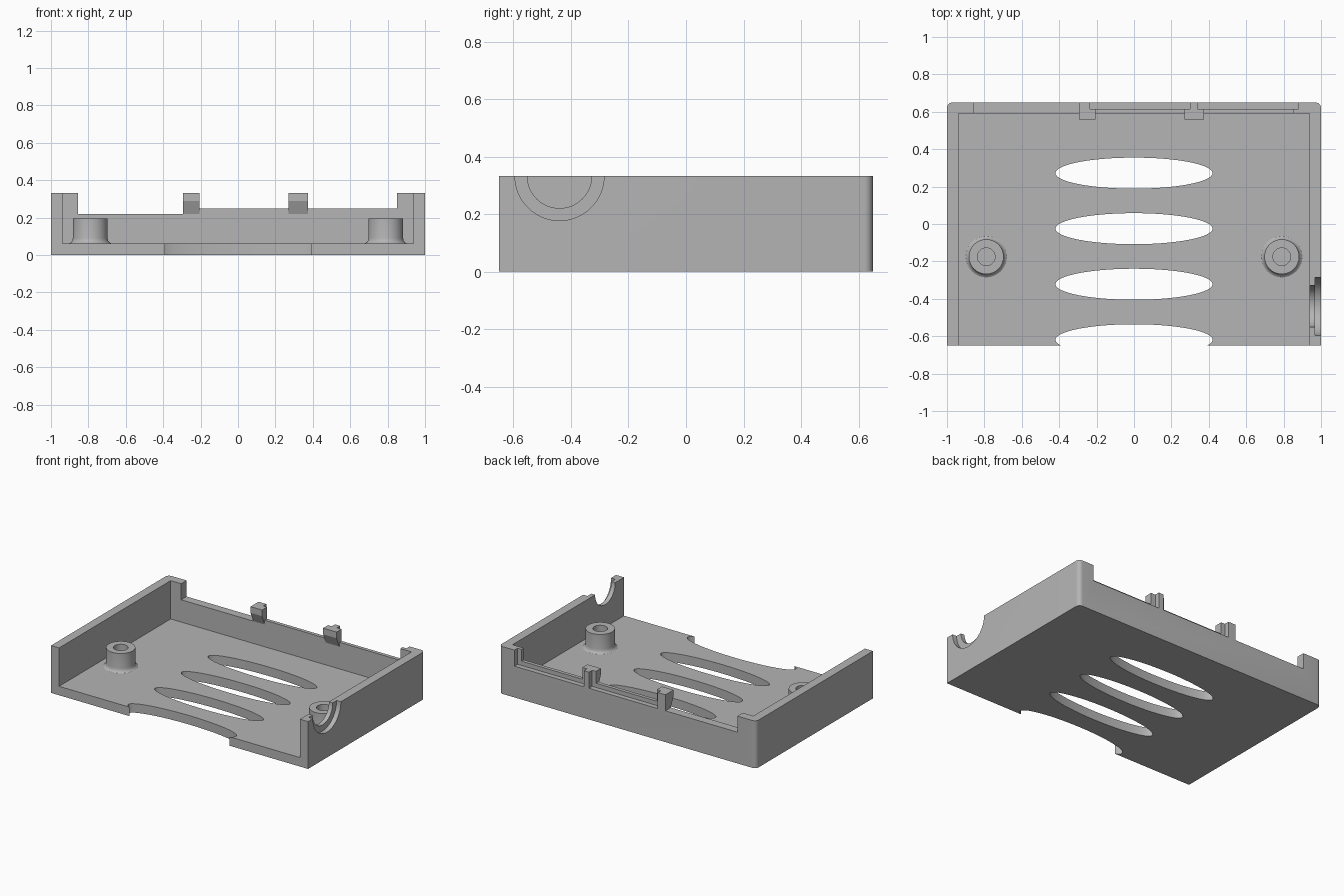
import bpy, bmesh, math
from mathutils import Matrix

cube = bpy.data.objects.get("Cube")
if cube:
    bpy.data.objects.remove(cube, do_unlink=True)

grey = bpy.data.materials.new("plain grey")
grey.use_nodes = True
COLOUR = (0.46, 0.46, 0.46, 1)
grey.diffuse_color = COLOUR
grey.node_tree.nodes["Principled BSDF"].inputs["Base Color"].default_value = COLOUR

W, D, H = 1.0, 0.65, 0.333      # half width, half depth, height
FLOOR, IN_X, IN_Y = 0.063, 0.937, 0.59
LEDGE, RIDGE, STEP_Y = 0.22, 0.25, 0.615


def finish(bm, name):
    bmesh.ops.recalc_face_normals(bm, faces=bm.faces)
    mesh = bpy.data.meshes.new(name)
    bm.to_mesh(mesh)
    bm.free()
    obj = bpy.data.objects.new(name, mesh)
    bpy.context.collection.objects.link(obj)
    mesh.materials.append(grey)
    return obj


def prism(name, outline, lo, hi, axis="z"):
    """Extrude an (x, y) outline along z, or a (y, z) outline along x."""
    def place(p, h):
        return (p[0], p[1], h) if axis == "z" else (h, p[0], p[1])
    bm = bmesh.new()
    face = bm.faces.new([bm.verts.new(place(p, lo)) for p in outline])
    new = bmesh.ops.extrude_face_region(bm, geom=[face])["geom"]
    bmesh.ops.translate(bm, vec=place((0, 0), hi - lo),
                        verts=[v for v in new if isinstance(v, bmesh.types.BMVert)])
    return finish(bm, name)


def box(name, x0, x1, y0, y1, z0, z1):
    return prism(name, [(x0, y0), (x1, y0), (x1, y1), (x0, y1)], z0, z1)


def arc(cx, cy, rx, ry, start=0, end=360, steps=64):
    return [(cx + rx * math.cos(math.radians(start + (end - start) * i / steps)),
             cy + ry * math.sin(math.radians(start + (end - start) * i / steps)))
            for i in range(steps + (end - start < 360))]


def activate(obj):
    bpy.ops.object.select_all(action="DESELECT")
    obj.select_set(True)
    bpy.context.view_layer.objects.active = obj


def smooth(obj):
    activate(obj)
    bpy.ops.object.shade_smooth_by_angle(angle=math.radians(30))


def cut(obj, cutter):
    activate(obj)
    mod = obj.modifiers.new("cut", "BOOLEAN")
    mod.operation, mod.solver, mod.object = "DIFFERENCE", "EXACT", cutter
    bpy.ops.object.modifier_apply(modifier=mod.name)
    bpy.data.objects.remove(cutter, do_unlink=True)


# Tray with rounded rear corners, open at the front
R = 0.03
tray = prism("tray",
             [(-W, -D), (W, -D)] + arc(W - R, D - R, R, R, 0, 90, 8)
             + arc(R - W, D - R, R, R, 90, 180, 8), 0, H)
cut(tray, box("hollow", -IN_X, IN_X, -1, IN_Y, FLOOR, 1))

# Lowered rear wall: flat on one side, stepped with an inner ridge on the other
cut(tray, box("ledge_cut", -0.855, -0.25, 0.5, 0.8, LEDGE, 1))
cut(tray, box("ridge_cut", -0.26, 0.85, 0.5, 0.8, RIDGE, 1))
cut(tray, box("step_cut", -0.27, 0.88, STEP_Y, 0.8, LEDGE, 1))

# Oval vents; the front one breaks through the edge
for i in range(4):
    cut(tray, prism("vent_cut", arc(0, 0.272 - 0.297 * i, 0.42, 0.083), -0.1, 0.2))

# Counterbored half-round cable opening in the left wall
cut(tray, prism("cable_cut", arc(-0.44, H, 0.112, 0.112), 0.9, 1.1, "x"))
cut(tray, prism("cable_rim_cut", arc(-0.44, H, 0.155, 0.155), 0.967, 1.1, "x"))
smooth(tray)

# Snap clips on the rear wall: sloped hook inside, narrow rib outside
hook = [(STEP_Y, LEDGE), (STEP_Y, H), (0.56, H), (0.56, 0.29), (IN_Y, LEDGE)]
for side, x0, x1, rib0, rib1 in (("right", -0.295, -0.205, -0.295, -0.235),
                                 ("left", 0.27, 0.375, 0.3, 0.34)):
    prism(side + "_clip_hook", hook, x0, x1, "x")
    box(side + "_clip_rib", rib0, rib1, STEP_Y, D, LEDGE, H)


# Hollow screw posts with a flared foot
def screw_post(name, x, y):
    profile = [(0.047, FLOOR), (0.11, FLOOR), (0.102, 0.068), (0.096, 0.076),
               (0.093, 0.09), (0.093, 0.195), (0.047, 0.195)]
    bm = bmesh.new()
    verts = [bm.verts.new((r, 0, z)) for r, z in profile]
    edges = [bm.edges.new((verts[i - 1], verts[i])) for i in range(len(verts))]
    bmesh.ops.spin(bm, geom=verts + edges, cent=(0, 0, 0), axis=(0, 0, 1),
                   angle=math.tau, steps=48)
    bmesh.ops.remove_doubles(bm, verts=bm.verts, dist=0.0005)
    bmesh.ops.transform(bm, matrix=Matrix.Translation((x, y, 0)), verts=bm.verts)
    smooth(finish(bm, name))


for side, sign in (("left", 1), ("right", -1)):
    screw_post(side + "_screw_post", sign * 0.79, -0.175)
